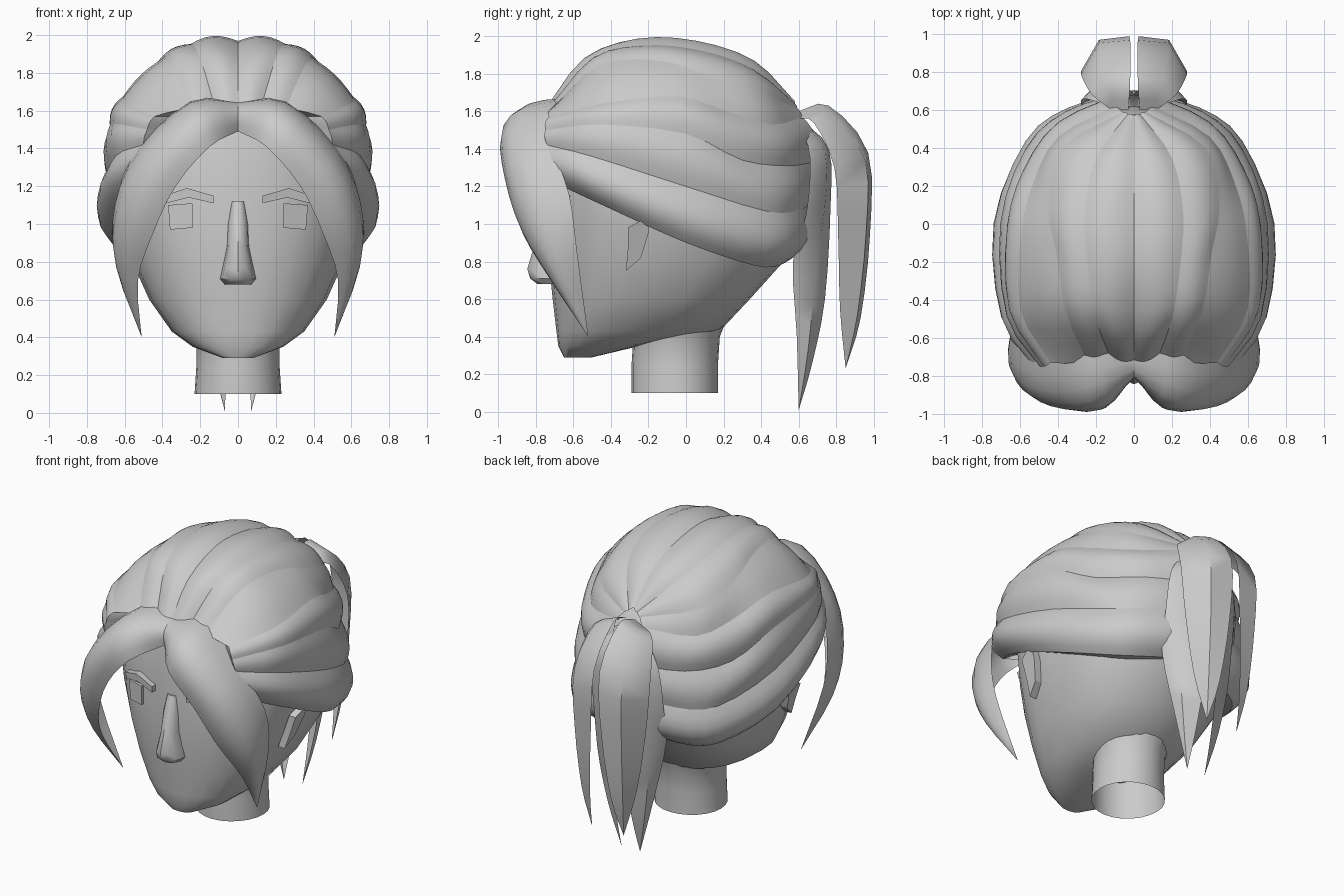
import bpy, bmesh, math
from mathutils import Vector

if "Cube" in bpy.data.objects:
    bpy.data.objects.remove(bpy.data.objects["Cube"], do_unlink=True)

# One plain clay colour
clay = bpy.data.materials.new("clay_grey")
clay.use_nodes = True
clay.diffuse_color = (0.6, 0.6, 0.6, 1)
clay.node_tree.nodes["Principled BSDF"].inputs["Base Color"].default_value = clay.diffuse_color

HEAD_CENTRE = Vector((0, -0.05, 1.2))


def finish(name, bm, centre=HEAD_CENTRE, mirror=False, angle=40):
    """Clean normals, shade smooth, and turn the bmesh into an object."""
    bmesh.ops.remove_doubles(bm, verts=bm.verts, dist=0.0005)
    bmesh.ops.recalc_face_normals(bm, faces=bm.faces)
    outward = sum(f.normal.dot(f.calc_center_median() - centre) * f.calc_area() for f in bm.faces)
    if outward < 0:
        bmesh.ops.reverse_faces(bm, faces=bm.faces)
    mesh = bpy.data.meshes.new(name)
    bm.to_mesh(mesh)
    bm.free()
    mesh.materials.append(clay)
    mesh.polygons.foreach_set("use_smooth", [True] * len(mesh.polygons))
    mesh.set_sharp_from_angle(angle=math.radians(angle))
    obj = bpy.data.objects.new(name, mesh)
    bpy.context.scene.collection.objects.link(obj)
    if mirror:
        mod = obj.modifiers.new("mirror", 'MIRROR')
        mod.use_mirror_merge = False
    return obj


def skin(bm, rows, closed):
    """Join rows of points with quads."""
    grid = [[bm.verts.new(p) for p in row] for row in rows]
    for a, b in zip(grid, grid[1:]):
        n = len(a)
        for i in range(n if closed else n - 1):
            j = (i + 1) % n
            bm.faces.new((a[i], a[j], b[j], b[i]))
    return grid


def ring_loft(name, rings, sides=24, capped=True, boxy=1):
    """Stack egg-shaped rings: height, half width, front y, widest y, back y."""
    bm = bmesh.new()
    rows = []
    for z, w, front, mid, back in rings:
        row = []
        for i in range(sides):
            a = math.tau * i / sides
            c = math.cos(a)
            reach = abs(c) ** boxy
            row.append((w * math.sin(a), mid + reach * ((front - mid) if c < 0 else (back - mid)), z))
        rows.append(row)
    grid = skin(bm, rows, True)
    if capped:
        bm.faces.new(grid[0])
        bm.faces.new(grid[-1])
    centre = Vector((0, rings[0][3], (rings[0][0] + rings[-1][0]) / 2))
    return finish(name, bm, centre)


def smooth_path(points, steps):
    """Sample a Catmull-Rom curve through the points."""
    pts = [Vector(p) for p in points]
    pts = [2 * pts[0] - pts[1]] + pts + [2 * pts[-1] - pts[-2]]
    out = []
    for k in range(len(pts) - 3):
        a, b, c, d = pts[k:k + 4]
        for s in range(steps):
            t = s / steps
            out.append(b + (c - a) * (t / 2) + (2 * a - 5 * b + 4 * c - d) * (t * t / 2)
                       + (3 * b - a - 3 * c + d) * (t ** 3 / 2))
    return out + [pts[-2]]


def lock(name, edge_a, edge_b, bulge, centre=HEAD_CENTRE, upright=False, tuck=False, across=6):
    """A strand of hair between two edge curves, swelling away from the centre."""
    rows = []
    for p, q in zip(smooth_path(edge_a, 3), smooth_path(edge_b, 3)):
        row = []
        for i in range(across + 1):
            t = i / across
            m = p.lerp(q, t)
            out = m - centre
            if upright:
                out.z = 0
            row.append(m + out.normalized() * (q - p).length * bulge * math.sin(math.pi * t))
        rows.append(row)
    if tuck:
        rows.insert(0, [Vector((p.x * 0.7, p.y * 0.85, p.z)) for p in rows[0]])
    bm = bmesh.new()
    skin(bm, rows, False)
    return finish(name, bm, centre, mirror=True, angle=50)


def plate(name, outline, depth):
    """Extrude an outline into a thin slab on both sides of the head."""
    bm = bmesh.new()
    front = [bm.verts.new(p) for p in outline]
    back = [bm.verts.new(Vector(p) + Vector(depth)) for p in outline]
    bm.faces.new(front)
    bm.faces.new(back)
    for i in range(len(front)):
        j = (i + 1) % len(front)
        bm.faces.new((front[i], front[j], back[j], back[i]))
    centre = sum((v.co for v in bm.verts), Vector()) / len(bm.verts)
    return finish(name, bm, centre, mirror=True, angle=30)


# Skull, neck and nose
ring_loft("skull", [
    (0.29, 0.08, -0.65, -0.6, -0.5), (0.35, 0.24, -0.68, -0.45, -0.25),
    (0.43, 0.35, -0.69, -0.33, 0.18), (0.6, 0.47, -0.71, -0.2, 0.34),
    (0.8, 0.56, -0.73, -0.12, 0.52), (1, 0.62, -0.73, -0.1, 0.6),
    (1.2, 0.65, -0.72, -0.1, 0.62), (1.45, 0.61, -0.7, -0.1, 0.58),
    (1.62, 0.5, -0.66, -0.1, 0.48), (1.78, 0.25, -0.42, -0.1, 0.2)], boxy=0.75)
ring_loft("neck", [(0.1, 0.23, -0.29, -0.05, 0.17), (0.25, 0.22, -0.29, -0.05, 0.17),
                   (0.4, 0.22, -0.28, -0.05, 0.18), (0.5, 0.27, -0.3, -0.05, 0.22)], capped=False)
ring_loft("nose", [
    (0.68, 0.07, -0.79, -0.71, -0.6), (0.71, 0.095, -0.83, -0.71, -0.6),
    (0.76, 0.085, -0.845, -0.71, -0.6), (0.88, 0.06, -0.81, -0.71, -0.6),
    (1, 0.055, -0.78, -0.71, -0.6), (1.12, 0.035, -0.735, -0.71, -0.6)], sides=12)

# Eyes, brows and ears
plate("eye", [(0.24, -0.71, 0.98), (0.36, -0.66, 0.97), (0.37, -0.655, 1.1), (0.24, -0.71, 1.11)],
      (0, 0.04, 0))
plate("brow", [(0.13, -0.75, 1.11), (0.26, -0.72, 1.14), (0.38, -0.67, 1.11),
               (0.39, -0.67, 1.15), (0.27, -0.72, 1.19), (0.13, -0.75, 1.15)], (0, 0.06, 0))
ear_outline = [(-0.31, 0.98), (-0.2, 1.04), (-0.2, 0.95), (-0.24, 0.82), (-0.32, 0.75), (-0.31, 0.86)]
plate("ear", [(0.58 + (z - 0.75) * 0.33, y, z) for y, z in ear_outline], (-0.05, 0, 0))

# Edge curves of the swept-back hair, from the nape up to the parting
nape = [(0.5, -0.68, 1.21), (0.63, -0.4, 1.08), (0.66, 0, 0.9),
        (0.5, 0.36, 0.78), (0.3, 0.5, 0.78), (0, 0.58, 0.84)]
temple = [(0.5, -0.74, 1.42), (0.65, -0.5, 1.36), (0.68, 0, 1.2),
          (0.54, 0.42, 1.07), (0.33, 0.59, 1.07), (0, 0.68, 1.12)]
swirl = [(0.48, -0.75, 1.5), (0.66, -0.45, 1.53), (0.665, 0, 1.48),
         (0.56, 0.3, 1.34), (0.37, 0.54, 1.31), (0.03, 0.68, 1.33)]
upper = [(0.44, -0.73, 1.57), (0.6, -0.45, 1.64), (0.595, -0.05, 1.68),
         (0.53, 0.22, 1.6), (0.4, 0.46, 1.53), (0.1, 0.62, 1.57)]
crown = [(0.25, -0.72, 1.61), (0.36, -0.46, 1.85), (0.41, -0.15, 1.87),
         (0.45, 0.1, 1.8), (0.38, 0.4, 1.69), (0.06, 0.59, 1.62)]
top = [(0.12, -0.72, 1.61), (0.2, -0.5, 1.88), (0.24, -0.25, 1.95),
       (0.26, 0.05, 1.93), (0.2, 0.35, 1.83), (0.03, 0.58, 1.64)]
parting = [(0, -0.74, 1.61), (0, -0.55, 1.84), (0, -0.25, 1.96),
           (0, 0.05, 1.95), (0, 0.35, 1.86), (0, 0.57, 1.66)]
lock("nape_hair", nape, temple, 0.24, tuck=True)
lock("temple_hair", temple, swirl, 0.12, tuck=True)
lock("swirl_hair", swirl, upper, 0.16, tuck=True)
lock("upper_hair", upper, crown, 0.06, tuck=True)
lock("crown_hair", crown, top, 0.12, tuck=True)
lock("top_hair", top, parting, 0.14, tuck=True)
lock("hair_underside", [(x * 0.8, y * 0.8, z + 0.03) for x, y, z in nape], nape, 0)

# Fringe strands falling either side of the face
lock("fringe",
     [(0, -0.8, 1.49), (0.15, -0.97, 1.41), (0.33, -0.95, 1.2),
      (0.45, -0.87, 0.95), (0.53, -0.72, 0.7), (0.51, -0.52, 0.4)],
     [(0, -0.68, 1.65), (0.25, -0.67, 1.65), (0.52, -0.7, 1.41),
      (0.64, -0.62, 1.15), (0.64, -0.58, 0.85), (0.51, -0.52, 0.4)], 0.32)

# Ponytail strands
tail_centre = Vector((0, 0.55, 0.9))
lock("outer_ponytail",
     [(0.03, 0.6, 1.6), (0.02, 0.76, 1.63), (0.02, 0.97, 1.38),
      (0.04, 0.98, 0.95), (0.08, 0.93, 0.5), (0.12, 0.85, 0.23)],
     [(0.1, 0.59, 1.56), (0.22, 0.68, 1.54), (0.28, 0.79, 1.3),
      (0.26, 0.81, 0.95), (0.2, 0.82, 0.55), (0.12, 0.85, 0.23)], 0.25, tail_centre, upright=True, across=2)
lock("inner_ponytail",
     [(0.02, 0.62, 1.55), (0.03, 0.76, 1.4), (0.04, 0.77, 1.1),
      (0.05, 0.74, 0.6), (0.06, 0.67, 0.25), (0.07, 0.6, 0.01)],
     [(0.1, 0.61, 1.53), (0.25, 0.66, 1.35), (0.28, 0.64, 1.05),
      (0.25, 0.57, 0.8), (0.17, 0.59, 0.4), (0.07, 0.6, 0.01)], 0.17, tail_centre, upright=True, across=2)
